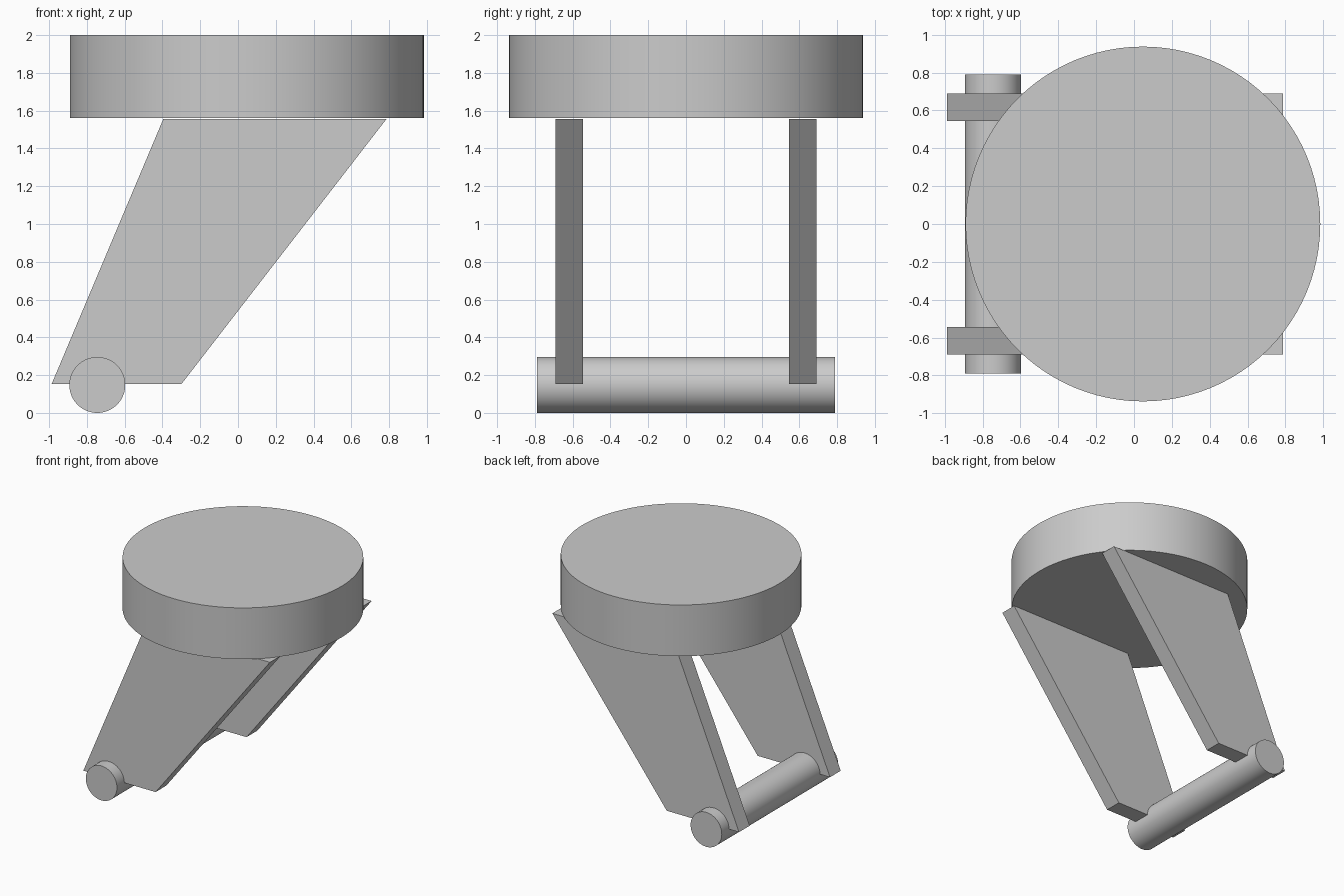
import bpy, bmesh, math
from mathutils import Vector

cube = bpy.data.objects.get("Cube")
if cube:
    bpy.data.objects.remove(cube, do_unlink=True)

# One plain grey for everything
GREY = (0.6, 0.6, 0.6, 1)
grey = bpy.data.materials.new("plain_grey")
grey.use_nodes = True
grey.diffuse_color = GREY
grey.node_tree.nodes["Principled BSDF"].inputs["Base Color"].default_value = GREY


def cylinder(name, radius, depth, location, rotation=(0, 0, 0)):
    bpy.ops.mesh.primitive_cylinder_add(vertices=96, radius=radius, depth=depth,
                                        location=location, rotation=rotation)
    obj = bpy.context.object
    obj.name = name
    obj.data.materials.append(grey)
    bpy.ops.object.shade_smooth_by_angle(angle=math.radians(30))


def plate(name, profile, y_start, y_end):
    """Extrude an x-z outline along y."""
    bm = bmesh.new()
    face = bm.faces.new([bm.verts.new((x, y_start, z)) for x, z in profile])
    extruded = bmesh.ops.extrude_face_region(bm, geom=[face])["geom"]
    verts = [g for g in extruded if isinstance(g, bmesh.types.BMVert)]
    bmesh.ops.translate(bm, verts=verts, vec=Vector((0, y_end - y_start, 0)))
    bmesh.ops.recalc_face_normals(bm, faces=bm.faces)
    mesh = bpy.data.meshes.new(name)
    bm.to_mesh(mesh)
    bm.free()
    mesh.materials.append(grey)
    bpy.context.collection.objects.link(bpy.data.objects.new(name, mesh))


# Round top
cylinder("top_disc", 0.937, 0.44, (0.047, 0, 1.78))

# Slanted side legs
leg_outline = [(-0.987, 0.152), (-0.3, 0.152), (0.787, 1.557), (-0.395, 1.557)]
for name, side in (("front_leg", -1), ("back_leg", 1)):
    plate(name, leg_outline, side * 0.545, side * 0.69)

# Axle through both legs
cylinder("axle", 0.148, 1.58, (-0.745, 0, 0.148), (math.pi / 2, 0, 0))
